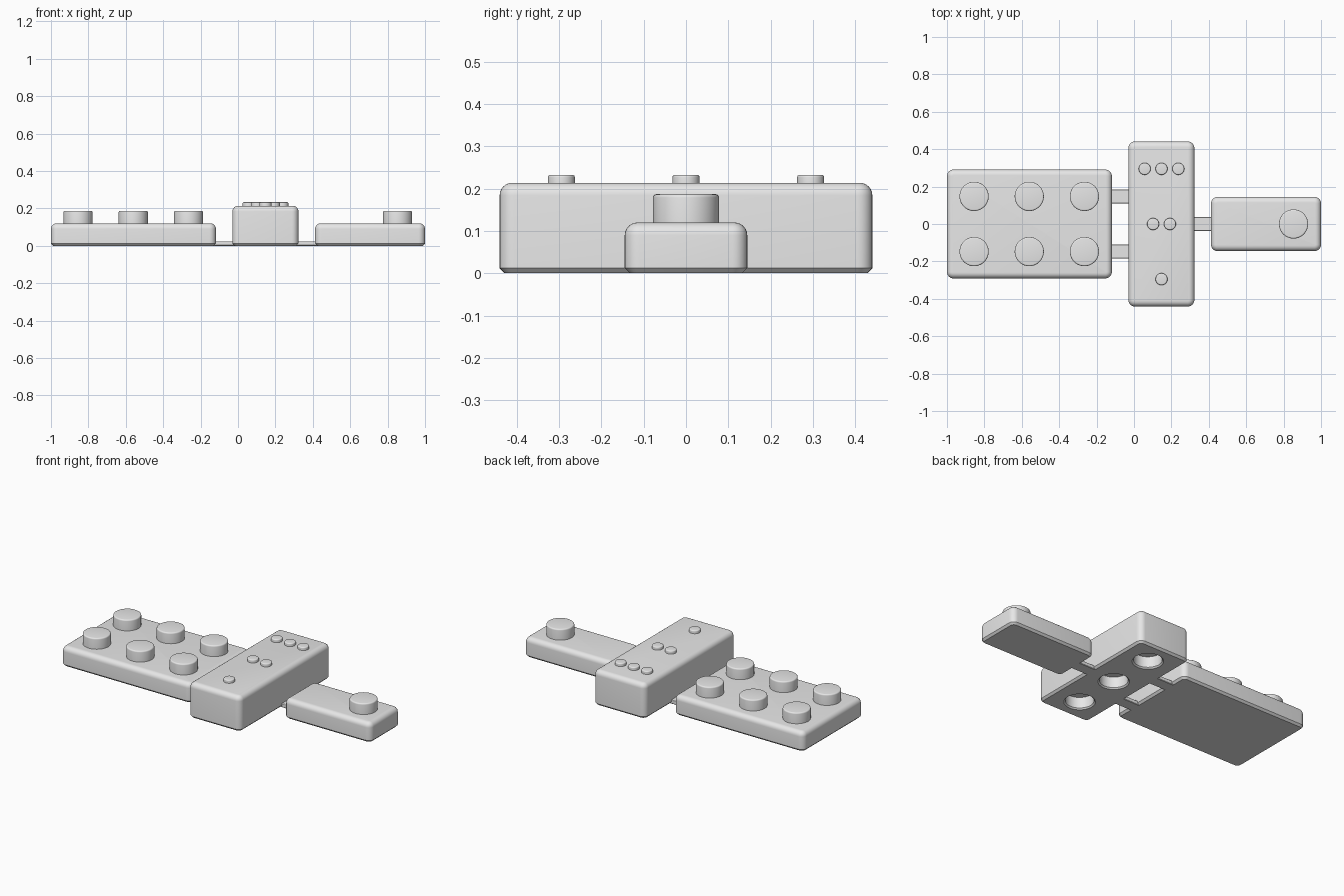
import bpy
import bmesh
from math import cos, sin, pi

cube = bpy.data.objects.get("Cube")
if cube:
    bpy.data.objects.remove(cube, do_unlink=True)

grey = bpy.data.materials.new("plain_grey")
grey.use_nodes = True
COLOUR = (0.8, 0.8, 0.8, 1)
grey.diffuse_color = COLOUR
grey.node_tree.nodes["Principled BSDF"].inputs["Base Color"].default_value = COLOUR


def loft(name, rings):
    """Skin a stack of matching outlines and cap both ends."""
    bm = bmesh.new()
    loops = [[bm.verts.new(p) for p in ring] for ring in rings]
    n = len(loops[0])
    for low, high in zip(loops, loops[1:]):
        for i in range(n):
            j = (i + 1) % n
            bm.faces.new((low[i], low[j], high[j], high[i]))
    bm.faces.new(loops[0][::-1])
    bm.faces.new(loops[-1])
    bmesh.ops.recalc_face_normals(bm, faces=bm.faces)
    mesh = bpy.data.meshes.new(name)
    bm.to_mesh(mesh)
    bm.free()
    mesh.materials.append(grey)
    obj = bpy.data.objects.new(name, mesh)
    bpy.context.collection.objects.link(obj)
    return obj


def smooth(obj):
    bpy.ops.object.select_all(action='DESELECT')
    obj.select_set(True)
    bpy.context.view_layer.objects.active = obj
    bpy.ops.object.shade_smooth_by_angle(angle=pi / 6)


def fillet_profile(z0, z1, chamfer, fillet, steps):
    """(inset, height) pairs: chamfered foot, rounded top edge."""
    profile = [(chamfer, z0), (0, z0 + chamfer)] if chamfer else [(0, z0)]
    for k in range(steps + 1):
        a = pi / 2 * k / steps
        profile.append((fillet * (1 - cos(a)), z1 - fillet + fillet * sin(a)))
    return profile


def block(name, x0, x1, y0, y1, height, radius=0.035, fillet=0.03, chamfer=0.012):
    rings = []
    for inset, z in fillet_profile(0, height, chamfer, fillet, 6):
        r = radius - inset
        ring = []
        for q, (cx, cy) in enumerate([(x1 - radius, y1 - radius), (x0 + radius, y1 - radius),
                                      (x0 + radius, y0 + radius), (x1 - radius, y0 + radius)]):
            for k in range(7):
                a = pi / 2 * (q + k / 6)
                ring.append((cx + r * cos(a), cy + r * sin(a), z))
        rings.append(ring)
    return loft(name, rings)


def disc(name, x, y, profile, sides=48):
    """Turn (radius, height) pairs around a vertical axis."""
    return loft(name, [[(x + r * cos(2 * pi * k / sides), y + r * sin(2 * pi * k / sides), z)
                        for k in range(sides)] for r, z in profile])


def stud(name, x, y, radius, z0, z1, fillet):
    profile = [(radius - i, z) for i, z in fillet_profile(z0, z1, 0, fillet, 4)]
    smooth(disc(name, x, y, profile))


# Main blocks
PITCH = 0.295
MID_X = 0.147
LOW, TALL = 0.12, 0.214
smooth(block("wide_block", -1, -0.118, -0.291, 0.291, LOW))
smooth(block("narrow_block", 0.412, 1, -0.145, 0.145, LOW))
middle = block("middle_block", -0.03, 0.323, -0.441, 0.441, TALL)

# Sockets in the underside of the middle block
for row in (-1, 0, 1):
    cutter = disc("socket_cutter", MID_X, row * PITCH,
                  [(0.098, -0.01), (0.08, 0.008), (0.08, 0.075)])
    cutter.hide_render = True
    cut = middle.modifiers.new("socket", 'BOOLEAN')
    cut.operation = 'DIFFERENCE'
    cut.solver = 'EXACT'
    cut.object = cutter
    bpy.context.view_layer.objects.active = middle
    bpy.ops.object.modifier_apply(modifier=cut.name)
    bpy.data.objects.remove(cutter, do_unlink=True)
smooth(middle)

# Large studs on the low blocks
for col in range(3):
    for side in (-1, 1):
        stud("wide_block_stud", -0.855 + col * PITCH, side * PITCH / 2,
             0.078, LOW - 0.01, 0.187, 0.008)
stud("narrow_block_stud", 0.853, 0, 0.078, LOW - 0.01, 0.187, 0.008)

# Small dots counting three, two, one
for count, row in ((3, 1), (2, 0), (1, -1)):
    for i in range(count):
        stud("counting_dot", MID_X + (i - (count - 1) / 2) * 0.09, row * PITCH,
             0.032, TALL - 0.01, 0.233, 0.006)

# Thin connecting strips between blocks
for side in (-1, 1):
    y = side * PITCH / 2
    block("wide_side_strip", -0.15, 0, y - 0.037, y + 0.037, 0.024, 0.006, 0.004, 0.003)
block("narrow_side_strip", 0.29, 0.44, -0.037, 0.037, 0.024, 0.006, 0.004, 0.003)
